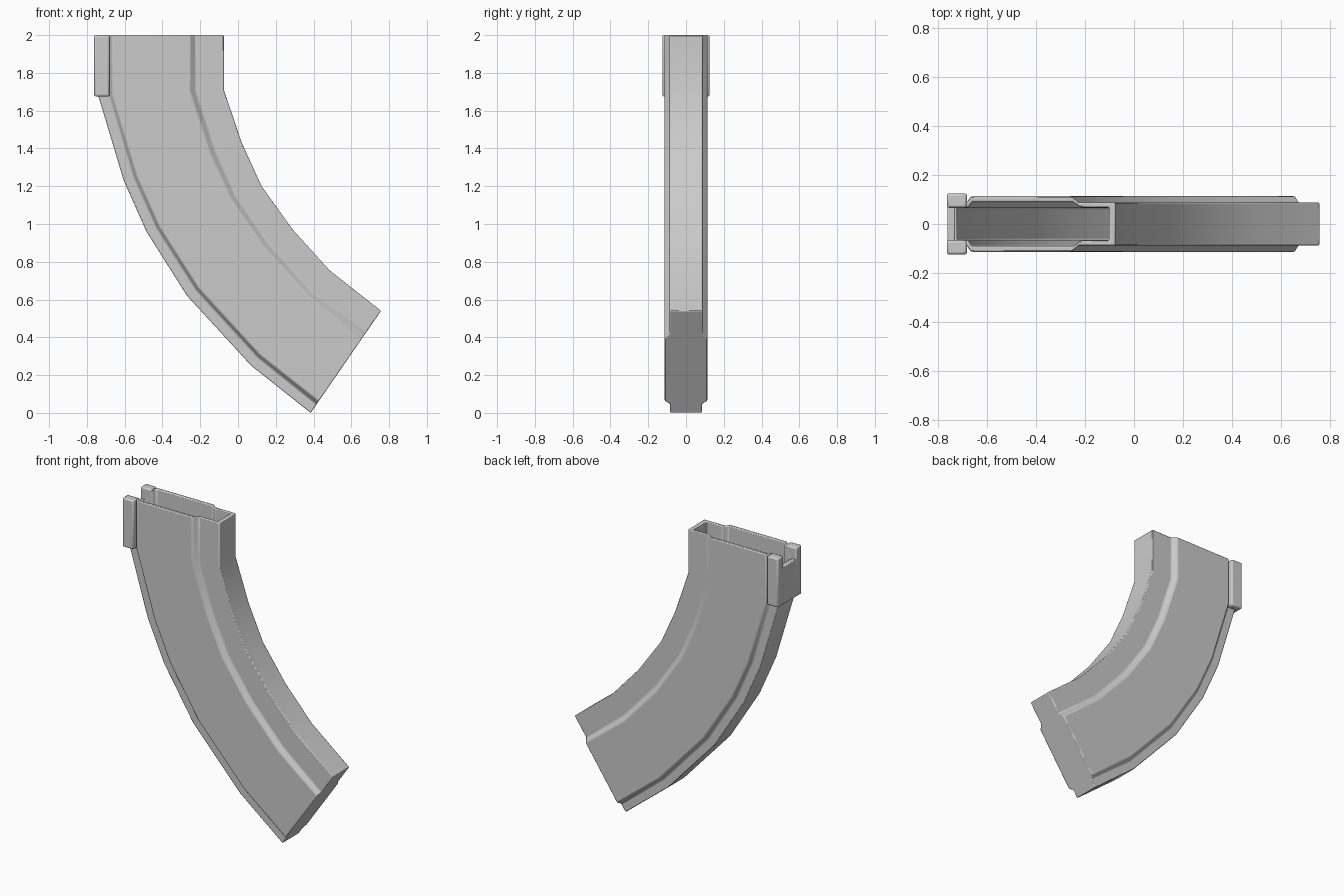
import bpy, bmesh
from mathutils import Vector

if "Cube" in bpy.data.objects:
    bpy.data.objects.remove(bpy.data.objects["Cube"])


def finish(ob, width, segments=2):
    bev = ob.modifiers.new("soft_edges", 'BEVEL')
    bev.width = width
    bev.segments = segments
    bev.limit_method = 'ANGLE'
    bev.angle_limit = 0.56
    bpy.ops.object.select_all(action='DESELECT')
    ob.select_set(True)
    bpy.context.view_layer.objects.active = ob
    bpy.ops.object.shade_smooth_by_angle(angle=0.6)


def make_object(name, bm):
    bmesh.ops.recalc_face_normals(bm, faces=bm.faces)
    me = bpy.data.meshes.new(name)
    bm.to_mesh(me)
    bm.free()
    ob = bpy.data.objects.new(name, me)
    bpy.context.collection.objects.link(ob)
    return ob


def box(name, lo, hi, bevel):
    bm = bmesh.new()
    bmesh.ops.create_cube(bm, size=1)
    lo, hi = Vector(lo), Vector(hi)
    for v in bm.verts:
        v.co = (lo + hi) / 2 + v.co * (hi - lo)
    finish(make_object(name, bm), bevel)


# Side profile: paired stations down the outer and inner curves (x, z)
outer = [(-.74, 2), (-.74, 1.68), (-.605, 1.23), (-.485, .96), (-.27, .62), (.07, .25), (.385, 0)]
inner = [(-.075, 2), (-.075, 1.71), (.02, 1.43), (.125, 1.2), (.29, .97), (.485, .755), (.757, .54)]

# Cross-sections: (fraction across from outer to inner, half thickness)
shell = [(0, .085), (.085, .085), (.115, .113), (.73, .113), (.775, .087), (1, .087)]
cavity = [(.03, .065), (.095, .065), (.12, .09), (.74, .09), (.785, .068), (.96, .068)]


def ring(bm, o, i, section):
    o, i = Vector(o), Vector(i)
    pts = [(o.lerp(i, t), y) for t, y in section]
    loop = pts + [(p, -y) for p, y in reversed(pts)]
    return [bm.verts.new((p.x, y, p.y)) for p, y in loop]


def bridge(bm, a, b):
    n = len(a)
    for k in range(n):
        bm.faces.new((a[k], a[(k + 1) % n], b[(k + 1) % n], b[k]))


# Hollow curved body, open at the top
bm = bmesh.new()
out_rings = [ring(bm, o, i, shell) for o, i in zip(outer, inner)]
floor_o = Vector(outer[-2]).lerp(Vector(outer[-1]), .93)
floor_i = Vector(inner[-2]).lerp(Vector(inner[-1]), .93)
in_rings = [ring(bm, o, i, cavity) for o, i in
            zip(outer[:-1] + [floor_o], inner[:-1] + [floor_i])]
for rings in (out_rings, in_rings):
    for a, b in zip(rings, rings[1:]):
        bridge(bm, a, b)
    bm.faces.new(rings[-1])
bridge(bm, out_rings[0], in_rings[0])
# Lowered rim at the rear notch
for r in (out_rings[0], in_rings[0]):
    for k in (0, -1):
        r[k].co.z = 1.92
finish(make_object("curved_body", bm), .006)

# Rear lug: two cheeks and a lower back plate
for side, name in ((1, "lug_cheek_left"), (-1, "lug_cheek_right")):
    ys = sorted((side * .066, side * .125))
    box(name, (-.762, ys[0], 1.675), (-.68, ys[1], 2), .01)
box("lug_back_plate", (-.76, -.075, 1.677), (-.73, .075, 1.922), .004)
